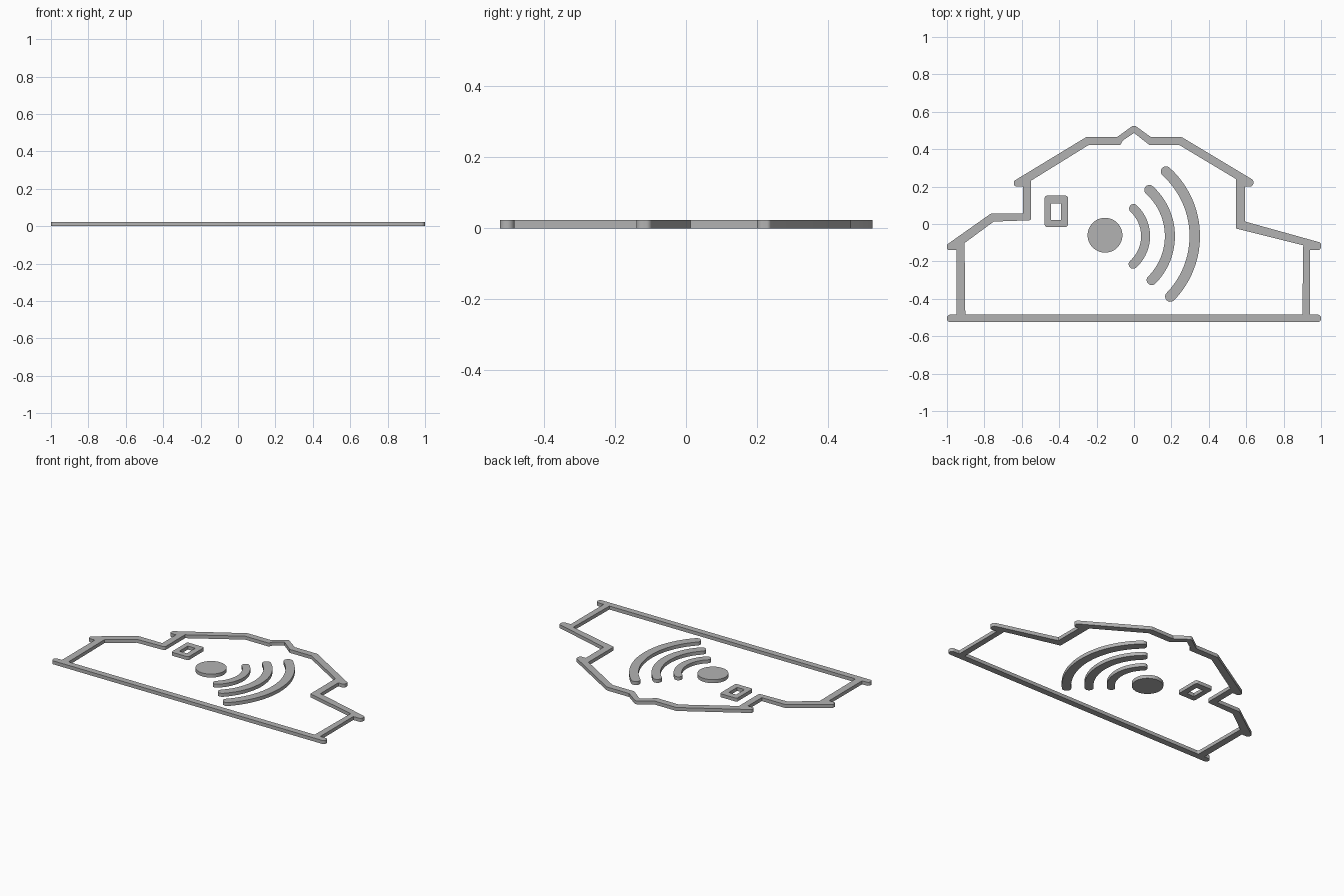
import bpy
import bmesh
from math import cos, sin, tan, radians, pi
from mathutils import Vector

THICK = 0.023
cube = bpy.data.objects.get("Cube")
if cube:
    bpy.data.objects.remove(cube, do_unlink=True)

grey = bpy.data.materials.new("plain_grey")
grey.use_nodes = True
GREY = (0.45, 0.45, 0.45, 1)
grey.diffuse_color = GREY
grey.node_tree.nodes["Principled BSDF"].inputs["Base Color"].default_value = GREY


def rounded(corners, steps=6):
    """Closed outline from (x, y) or (x, y, radius) corners."""
    out = []
    n = len(corners)
    for i, c in enumerate(corners):
        p = Vector(c[:2])
        if len(c) < 3:
            out.append(p)
            continue
        a = (Vector(corners[i - 1][:2]) - p).normalized()
        b = (Vector(corners[(i + 1) % n][:2]) - p).normalized()
        half = a.angle(b) / 2
        centre = p + (a + b).normalized() * (c[2] / sin(half))
        start = p + a * (c[2] / tan(half)) - centre
        end = p + b * (c[2] / tan(half)) - centre
        for k in range(steps + 1):
            t = k / steps
            out.append(centre + start.lerp(end, t).normalized() * c[2])
    return out


def circle(centre, radius, start=0.0, end=2 * pi, steps=48):
    return [Vector((centre[0] + radius * cos(start + (end - start) * k / steps),
                    centre[1] + radius * sin(start + (end - start) * k / steps)))
            for k in range(steps)]


def plate(name, *outlines):
    """Flat plate from an outer outline and optional holes."""
    curve = bpy.data.curves.new(name + "_outline", "CURVE")
    curve.dimensions = "2D"
    curve.fill_mode = "BOTH"
    curve.extrude = THICK / 2
    for pts in outlines:
        spline = curve.splines.new("POLY")
        spline.points.add(len(pts) - 1)
        for sp, p in zip(spline.points, pts):
            sp.co = (p.x, p.y, 0, 1)
        spline.use_cyclic_u = True
    temp = bpy.data.objects.new(name + "_temp", curve)
    bpy.context.collection.objects.link(temp)
    deps = bpy.context.evaluated_depsgraph_get()
    mesh = bpy.data.meshes.new_from_object(temp.evaluated_get(deps))
    bpy.data.objects.remove(temp, do_unlink=True)
    bpy.data.curves.remove(curve)

    bm = bmesh.new()
    bm.from_mesh(mesh)
    bmesh.ops.remove_doubles(bm, verts=bm.verts, dist=0.0001)
    bmesh.ops.translate(bm, verts=bm.verts, vec=(0, 0, THICK / 2))
    bmesh.ops.recalc_face_normals(bm, faces=bm.faces)
    bm.to_mesh(mesh)
    bm.free()
    mesh.name = name
    mesh.materials.clear()
    mesh.materials.append(grey)
    obj = bpy.data.objects.new(name, mesh)
    bpy.context.collection.objects.link(obj)
    bpy.ops.object.select_all(action="DESELECT")
    obj.select_set(True)
    bpy.context.view_layer.objects.active = obj
    bpy.ops.object.shade_smooth_by_angle(angle=radians(35))
    return obj


# House frame: ground bar, walls, side roofs and gable in one outline
R = 0.019
outer = [
    (-1, -0.525, R), (-1, -0.484, R), (-0.95, -0.484), (-0.95, -0.14),
    (-1, -0.14, 0.014), (-1, -0.11, 0.014), (-0.765, 0.056, 0.02),
    (-0.594, 0.056), (-0.594, 0.2), (-0.642, 0.2, 0.014),
    (-0.642, 0.23, 0.014), (-0.255, 0.465, 0.02), (-0.09, 0.465, 0.02),
    (0, 0.53, 0.02), (0.09, 0.465), (0.255, 0.465, 0.03),
    (0.638, 0.235, 0.012), (0.638, 0.2, 0.018), (0.594, 0.2),
    (0.594, 0.013), (1, -0.1, 0.016), (1, -0.14, 0.018),
    (0.942, -0.14), (0.942, -0.484), (1, -0.484, R), (1, -0.525, R),
]
inner = [
    (-0.902, -0.484, 0.01), (-0.906, -0.102), (-0.75, 0.013),
    (-0.55, 0.02, 0.012), (-0.55, 0.232), (-0.243, 0.422),
    (-0.072, 0.422, 0.015), (-0.06, 0.446), (0, 0.487), (0.083, 0.422),
    (0.243, 0.422), (0.546, 0.24), (0.546, -0.024), (0.905, -0.114),
    (0.9, -0.484),
]
plate("house_frame", rounded(outer), rounded(inner))

# Window
plate("window_frame",
      rounded([(-0.478, -0.016, 0.014), (-0.478, 0.152, 0.014),
               (-0.353, 0.152, 0.014), (-0.353, -0.016, 0.014)]),
      rounded([(-0.444, 0.022), (-0.444, 0.11), (-0.39, 0.11), (-0.39, 0.022)]))

# Signal source and its three round-ended waves
plate("signal_disc", circle((-0.155, -0.06), 0.093))
HUB = Vector((-0.14, -0.065))
waves = {"small": (0.202, 47, -48, 0.024), "middle": (0.332, 48, -45, 0.027),
         "large": (0.465, 48, -44, 0.028)}
for size, (radius, top, bottom, half) in waves.items():
    a, b = radians(bottom), radians(top)
    low = HUB + Vector((cos(a), sin(a))) * radius
    high = HUB + Vector((cos(b), sin(b))) * radius
    plate(size + "_wave",
          circle(HUB, radius + half, a, b, 24)
          + circle(high, half, b, b + pi, 10)
          + circle(HUB, radius - half, b, a, 24)
          + circle(low, half, a + pi, a + 2 * pi, 10))
